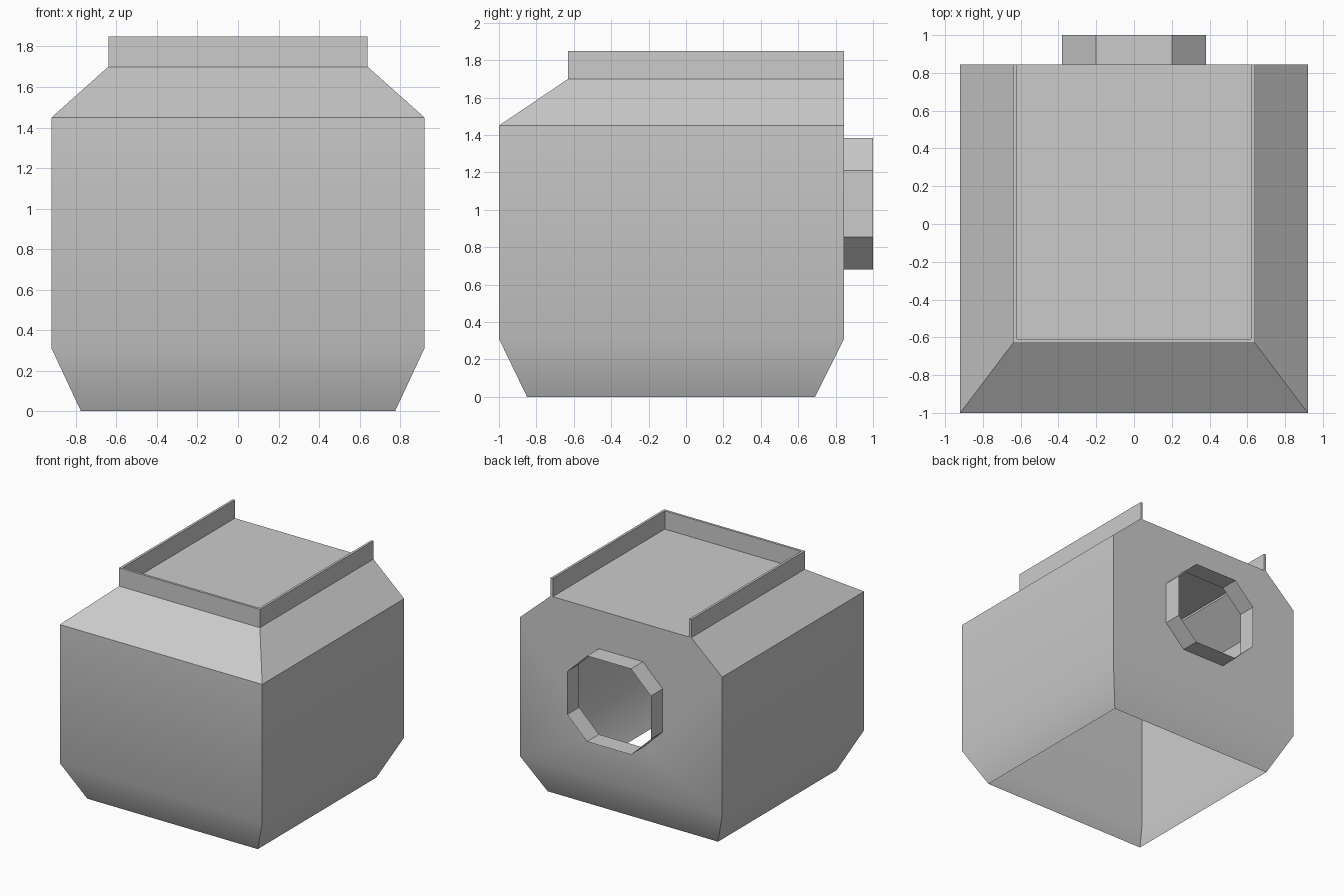
import bpy, bmesh

if "Cube" in bpy.data.objects:
    bpy.data.objects.remove(bpy.data.objects["Cube"])

# Octagonal port outline in x, z
PORT = [(.2, 1.385), (.38, 1.21), (.38, .855), (.2, .68),
        (-.2, .68), (-.38, .855), (-.38, 1.21), (-.2, 1.385)]
BACK, PORT_END = .845, 1.0


def finish(bm, name):
    mesh = bpy.data.meshes.new(name)
    bm.to_mesh(mesh)
    bm.free()
    ob = bpy.data.objects.new(name, mesh)
    bpy.context.collection.objects.link(ob)
    bpy.ops.object.select_all(action='DESELECT')
    ob.select_set(True)
    bpy.context.view_layer.objects.active = ob
    bpy.ops.object.shade_smooth_by_angle(angle=.524)
    return ob


def port_ring(bm, y):
    return [bm.verts.new((x, y, z)) for x, z in PORT]


# Hopper shell, open underneath: rings of half width, front y, back y, z
RINGS = [(.775, -.85, .69, 0), (.92, -1, BACK, .31), (.92, -1, BACK, 1.45),
         (.64, -.63, BACK, 1.7), (.64, -.63, BACK, 1.85),   # slope, outer rim
         (.62, -.61, BACK, 1.85), (.62, -.61, BACK, 1.7)]   # inner rim, lid
bm = bmesh.new()
rings = [[bm.verts.new(p) for p in ((-w, b, z), (-w, f, z), (w, f, z), (w, b, z))]
         for w, f, b, z in RINGS]
for n, (lo, hi) in enumerate(zip(rings, rings[1:])):
    for i in range(4 if n == 0 else 3):
        j = (i + 1) % 4
        bm.faces.new((lo[i], lo[j], hi[j], hi[i]))
bm.faces.new(rings[-1])

# Flat back wall, closing the rim ends and leaving the port open
outline = [r[0] for r in rings[1:]] + [r[3] for r in reversed(rings[1:])]
edges = []
for loop in (outline, port_ring(bm, BACK)):
    for a, b in zip(loop, loop[1:] + loop[:1]):
        edges.append(bm.edges.get((a, b)) or bm.edges.new((a, b)))
bmesh.ops.triangle_fill(bm, edges=edges, use_beauty=True, normal=(0, 1, 0))
bmesh.ops.recalc_face_normals(bm, faces=bm.faces[:])
finish(bm, "hopper_body")

# Thin octagonal pipe collar on the back
bm = bmesh.new()
near, far = port_ring(bm, BACK), port_ring(bm, PORT_END)
for i in range(8):
    j = (i + 1) % 8
    bm.faces.new((near[i], far[i], far[j], near[j]))
finish(bm, "back_port")
